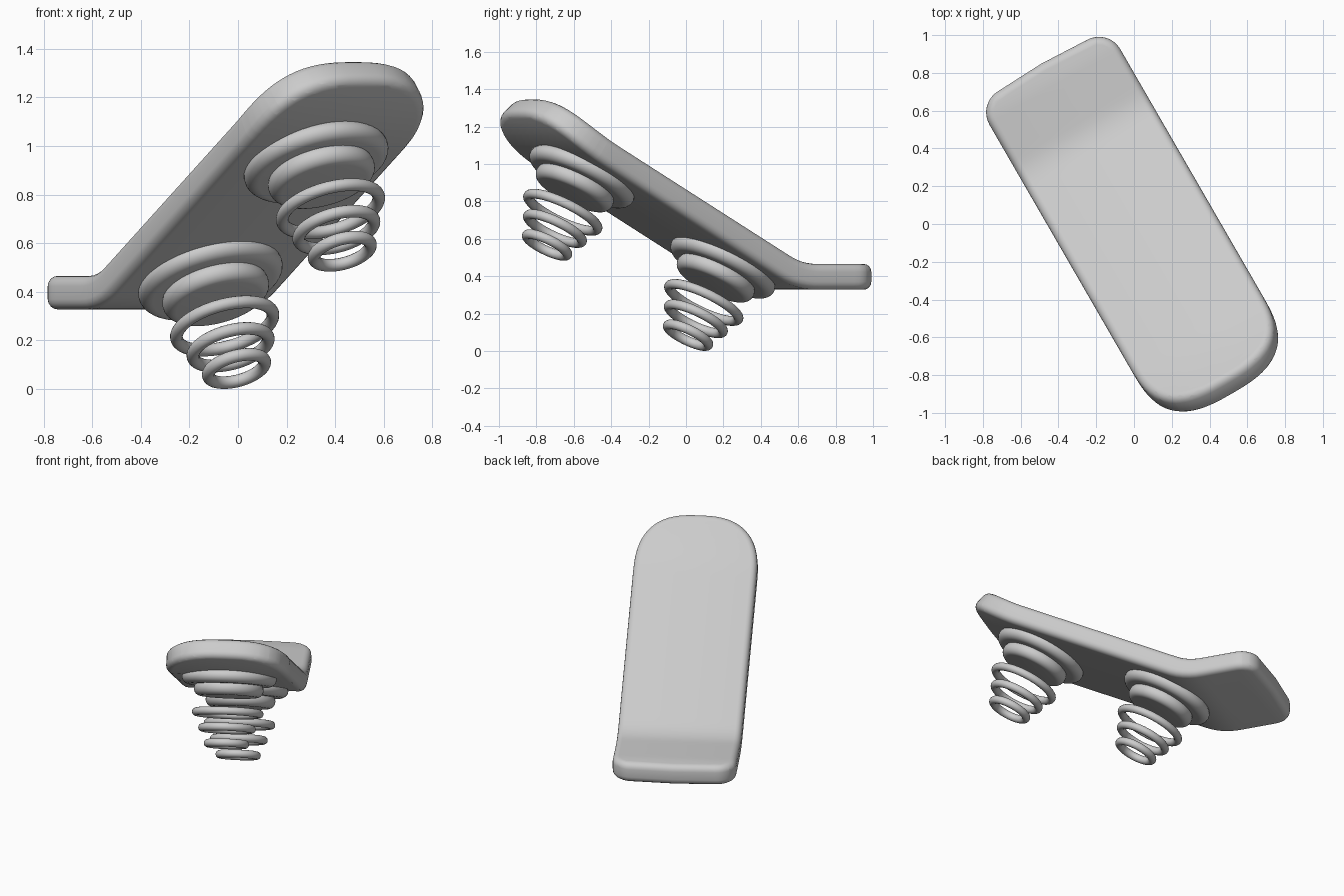
import bpy, bmesh
from math import sin, cos, pi, radians
from mathutils import Matrix, Vector

if "Cube" in bpy.data.objects:
    bpy.data.objects.remove(bpy.data.objects["Cube"])

# Tilted frame: local x = board width, y = toward nose, z = board normal
T, A = radians(29), radians(30)
wd = Vector((-cos(A), -sin(A), 0))
ld = Vector((sin(A) * cos(T), -cos(A) * cos(T), sin(T)))
nd = wd.cross(ld)
FRAME = Matrix((wd, ld, nd)).transposed().to_4x4()


def finish(bm, name, angle=40):
    bmesh.ops.recalc_face_normals(bm, faces=bm.faces)
    me = bpy.data.meshes.new(name)
    bm.to_mesh(me)
    bm.free()
    ob = bpy.data.objects.new(name, me)
    bpy.context.collection.objects.link(ob)
    ob.matrix_world = FRAME
    bpy.ops.object.select_all(action='DESELECT')
    ob.select_set(True)
    bpy.context.view_layer.objects.active = ob
    bpy.ops.object.shade_smooth_by_angle(angle=radians(angle))
    return ob


def lathe(name, profile, y, segs=48):
    """Revolve (radius, height) points about the local normal at length y."""
    bm = bmesh.new()
    vs = [bm.verts.new((r, y, z)) for r, z in profile]
    es = [bm.edges.new(p) for p in zip(vs, vs[1:])]
    bmesh.ops.spin(bm, geom=vs + es, cent=(0, y, 0), axis=(0, 0, 1), angle=2 * pi,
                   steps=segs, use_merge=True)
    bmesh.ops.remove_doubles(bm, verts=bm.verts, dist=1e-5)
    return finish(bm, name)


# Board bend: slope of the mid line along its length (kicked tail, soft nose curl)
def slope(s):
    if s < -0.13:
        k = min((-0.13 - s) / 0.21, 1)
        return -T * k
    return 0.37 * max(s - 1.08, 0) / 0.44


def bend(s):
    y, z, n = 0.0, 0.585, 60
    for i in range(n):
        a = slope(s * (i + 0.5) / n)
        y += cos(a) * s / n
        z += sin(a) * s / n
    return y, z, slope(s)


# Board: outlined plate, bevelled rims, sliced, then bent
HW, HT, TAIL, R = 0.40, 0.069, -0.71, 0.13
outline = []
for i in range(33):  # rounded nose
    a = pi * i / 32
    c, s = cos(a), sin(a)
    e = 2 / 2.7
    outline.append((HW * abs(c) ** e * (1 if c > 0 else -1), 1.09 + 0.435 * abs(s) ** e))
for sx in (-1, 1):  # tail corners
    for i in range(9):
        a = pi / 2 * (i if sx < 0 else 8 - i) / 8
        outline.append((sx * (HW - R + R * cos(a)), TAIL + R - R * sin(a)))
    if sx < 0:
        outline.append((0, TAIL - 0.012))
bm = bmesh.new()
face = bm.faces.new([bm.verts.new((x, y, -HT)) for x, y in outline])
ext = bmesh.ops.extrude_face_region(bm, geom=[face], use_keep_orig=True)
bmesh.ops.translate(bm, vec=(0, 0, 2 * HT),
                    verts=[g for g in ext['geom'] if isinstance(g, bmesh.types.BMVert)])
bmesh.ops.remove_doubles(bm, verts=bm.verts, dist=1e-4)
rim = [e for e in bm.edges if abs(e.verts[0].co.z - e.verts[1].co.z) < 1e-5]
bmesh.ops.bevel(bm, geom=rim, offset=0.042, segments=4, profile=0.5, affect='EDGES')
for i in range(1, 56):
    bmesh.ops.bisect_plane(bm, geom=bm.verts[:] + bm.edges[:] + bm.faces[:], dist=1e-5,
                           plane_co=(0, TAIL + i * 0.04, 0), plane_no=(0, 1, 0))
for v in bm.verts:
    y, z, a = bend(v.co.y)
    t = v.co.z
    v.co.y, v.co.z = y - t * sin(a), z + t * cos(a)
finish(bm, "board")


def rounded(r, z0, z1, k):
    """Disc profile with rounded outer edge."""
    h = (z1 - z0) / 2
    lower = [(r - k + k * sin(a), z0 + h - h * cos(a)) for a in [pi * i / 12 for i in range(13)]]
    return [(0, z0)] + lower + [(0, z1)]


# Stepped pads and tapering spring rings under each end
for tag, y in (("rear", 0.03), ("front", 1.025)):
    lathe(tag + "_large_pad", rounded(0.305, 0.458, 0.55, 0.05), y - 0.01)
    lathe(tag + "_small_pad", rounded(0.225, 0.385, 0.48, 0.045), y)
    for i, (rad, z) in enumerate(((0.205, 0.28), (0.16, 0.18), (0.12, 0.08))):
        ring = [(rad + 0.026 * cos(2 * pi * j / 16), z + 0.026 * sin(2 * pi * j / 16))
                for j in range(17)]
        lathe(f"{tag}_spring_ring_{i + 1}", ring, y)
